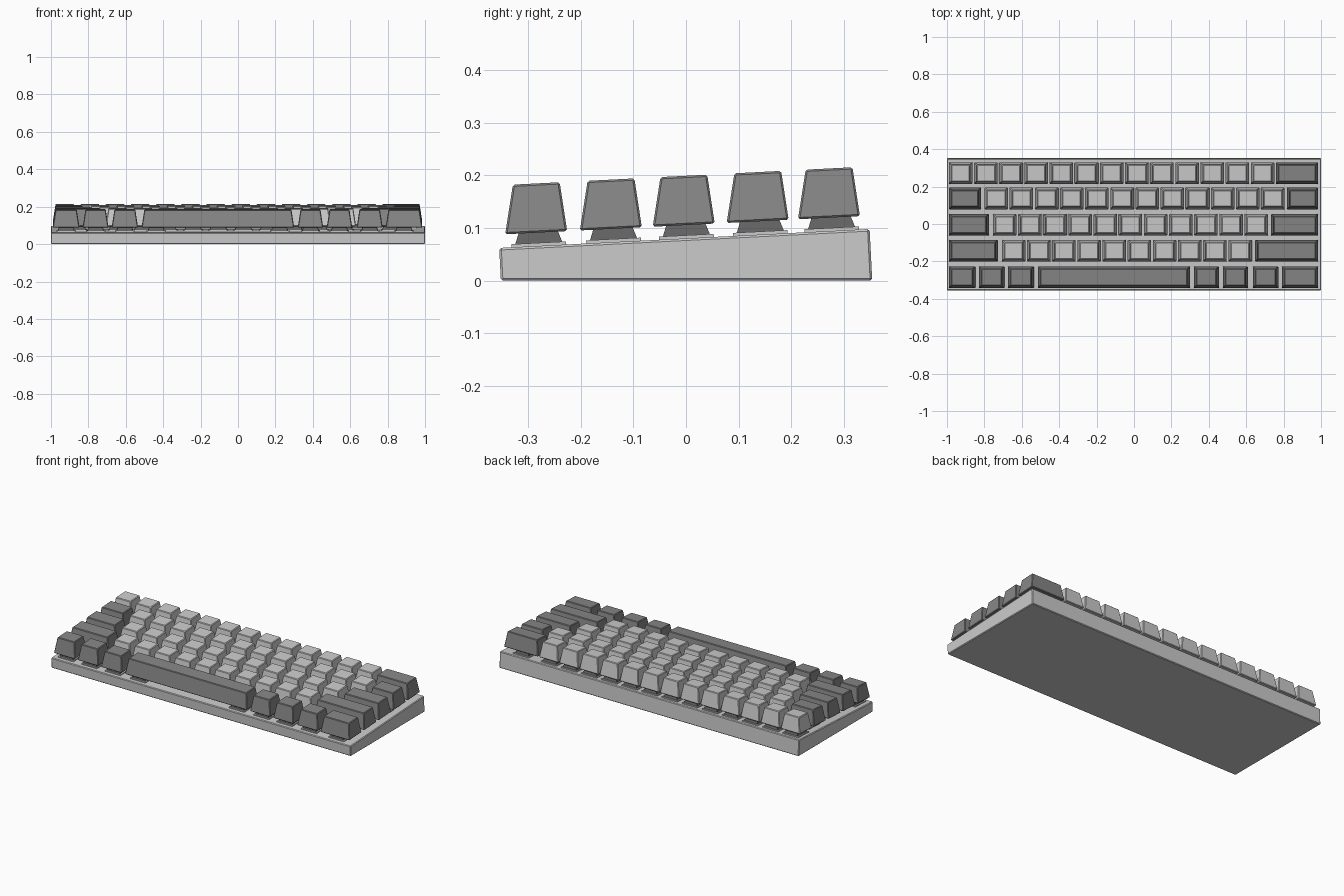
import bpy, bmesh, math
from mathutils import Matrix

if "Cube" in bpy.data.objects:
    bpy.data.objects.remove(bpy.data.objects["Cube"])

SLOPE = 0.0512
TILT = math.atan(SLOPE)


def deck_z(y):
    return 0.080 + SLOPE * y


def material(name, v):
    m = bpy.data.materials.new(name)
    m.diffuse_color = (v, v, v, 1)
    m.use_nodes = True
    m.node_tree.nodes["Principled BSDF"].inputs["Base Color"].default_value = m.diffuse_color
    return m


dark_grey = material("dark_grey", 0.24)
stem_grey = material("stem_grey", 0.12)


def finish(name, bm, mat=None, bevel=0.0):
    bmesh.ops.recalc_face_normals(bm, faces=bm.faces[:])
    me = bpy.data.meshes.new(name)
    bm.to_mesh(me)
    bm.free()
    ob = bpy.data.objects.new(name, me)
    bpy.context.collection.objects.link(ob)
    if mat:
        me.materials.append(mat)
    if bevel:
        b = ob.modifiers.new("edge", 'BEVEL')
        b.width, b.segments = bevel, 1
    return ob


def frustum(bm, w, d, z0, z1, inset=0.0, shift=0.0, mat=Matrix()):
    """Box tapering upwards, its top shifted along y."""
    rings = []
    for z, k, s in ((z0, 0, 0), (z1, inset, shift)):
        a, b = w / 2 - k, d / 2 - k
        rings.append([bm.verts.new(mat @ Matrix.Translation((x, y + s, z)).translation)
                      for x, y in ((-a, -b), (a, -b), (a, b), (-a, b))])
    lo, hi = rings
    bm.faces.new(lo[::-1])
    bm.faces.new(hi)
    for i in range(4):
        j = (i + 1) % 4
        bm.faces.new((lo[i], lo[j], hi[j], hi[i]))


def placement(x, y):
    return Matrix.Translation((x, y, deck_z(y))) @ Matrix.Rotation(TILT, 4, 'X')


# Wedge-shaped case
bm = bmesh.new()
profile = [(-0.352, 0), (0.354, 0), (0.349, 0.098), (-0.355, 0.062)]
face = bm.faces.new([bm.verts.new((-1, y, z)) for y, z in profile])
ext = bmesh.ops.extrude_face_region(bm, geom=[face])
bmesh.ops.translate(bm, vec=(2, 0, 0),
                    verts=[v for v in ext["geom"] if isinstance(v, bmesh.types.BMVert)])
finish("case", bm, bevel=0.004)

# Each row: y centre, modifier keys on the left, first letter key edge, letter count, modifiers on the right
PITCH = 0.1345
ROWS = [
    (0.273, [], -0.990, 13, [(0.758, 0.985)]),
    (0.1375, [(-0.990, -0.818)], -0.800, 12, [(0.818, 0.985)]),
    (-0.003, [(-0.990, -0.775)], -0.755, 11, [(0.732, 0.985)]),
    (-0.1415, [(-0.990, -0.727)], -0.707, 10, [(0.647, 0.985)]),
    (-0.2835, [(-0.990, -0.848), (-0.830, -0.693), (-0.675, -0.535)], 0, 0,
     [(-0.515, 0.300), (0.320, 0.455), (0.475, 0.610), (0.635, 0.773), (0.790, 0.985)]),
]

flanges, housings = bmesh.new(), bmesh.new()


# Switch: thin flange, tapered housing and a central stem
def add_switch(x, y):
    m = placement(x, y + 0.004)
    frustum(flanges, 0.104, 0.104, -0.003, 0.006, mat=m)
    frustum(housings, 0.090, 0.090, 0.005, 0.033, 0.010, mat=m)
    frustum(housings, 0.034, 0.034, 0.030, 0.060, mat=m)


def add_key(name, x0, x1, y, mat):
    x, w = (x0 + x1) / 2, x1 - x0
    bm = bmesh.new()
    frustum(bm, w, 0.118, 0.0255, 0.119, 0.0145, 0.005)
    ob = finish(name, bm, mat, 0.0035)
    ob.matrix_world = placement(x, y)
    # The long bar rests on a switch near each end
    for sx in ([x - 0.33, x + 0.33] if w > 0.5 else [x]):
        add_switch(sx, y)


for r, (y, left, start, count, right) in enumerate(ROWS, 1):
    for i in range(count):
        x0 = start + i * PITCH
        add_key(f"letter_key_{r}_{i + 1}", x0, x0 + 0.127, y, None)
    for i, (x0, x1) in enumerate(left + right):
        name = "space_bar" if x1 - x0 > 0.5 else f"modifier_key_{r}_{i + 1}"
        add_key(name, x0, x1, y, dark_grey)

finish("switch_flanges", flanges)
finish("switch_housings", housings, stem_grey)
